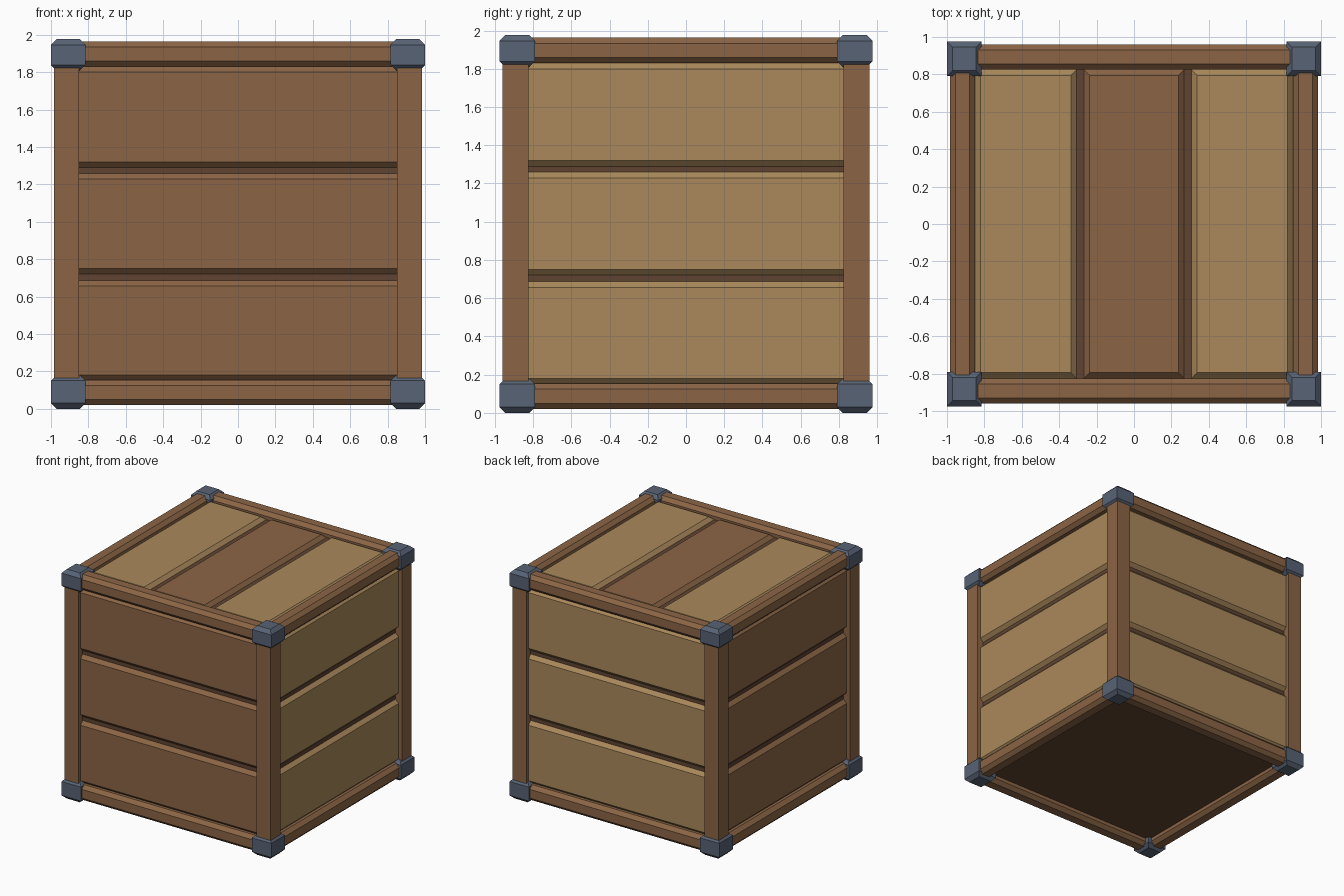
import bpy, bmesh
from mathutils import Vector

default = bpy.data.objects.get("Cube")
if default:
    bpy.data.objects.remove(default, do_unlink=True)


def material(name, rgb):
    lin = [((c / 255 + 0.055) / 1.055) ** 2.4 for c in rgb] + [1.0]
    m = bpy.data.materials.new(name)
    m.use_nodes = True
    m.diffuse_color = lin
    m.node_tree.nodes["Principled BSDF"].inputs["Base Color"].default_value = lin
    return m


BROWN = material("brown wood", (139, 101, 69))
TAN = material("tan wood", (170, 137, 91))
DARK = material("dark wood", (96, 68, 49))
SLATE = material("slate metal", (88, 99, 117))


def box(name, lo, hi, mat, rule=None, bevel=0.03):
    """Box between two corners; edges picked by rule(start, end) are chamfered."""
    lo, hi = Vector(lo), Vector(hi)
    bm = bmesh.new()
    bmesh.ops.create_cube(bm, size=1)
    for v in bm.verts:
        v.co = (lo + hi) / 2 + v.co * (hi - lo)
    if rule:
        edges = [e for e in bm.edges if rule(e.verts[0].co, e.verts[1].co)]
        bmesh.ops.bevel(bm, geom=edges, offset=bevel, segments=1,
                        profile=0.5, affect='EDGES')
    bmesh.ops.recalc_face_normals(bm, faces=bm.faces)
    mesh = bpy.data.meshes.new(name)
    bm.to_mesh(mesh)
    bm.free()
    mesh.materials.append(mat)
    obj = bpy.data.objects.new(name, mesh)
    bpy.context.collection.objects.link(obj)
    return obj


def span(sign, inner, outer):
    """Sorted range lying on one side of the centre."""
    return sorted((sign * inner, sign * outer))


def along(axis):
    return lambda a, b: abs(a[axis] - b[axis]) > 0.5


def on_side(axis, value):
    return lambda a, b: abs(a[axis] - value) < 1e-4 and abs(b[axis] - value) < 1e-4


def level(a, b):
    return abs(a.z - b.z) < 1e-4


X_IN, X_OUT = 0.85, 0.984      # frame extents
Y_IN, Y_OUT = 0.825, 0.96
RAIL_Z = ((0.02, 0.155), (1.83, 1.963))
CAP_Z = ((0, 0.18), (1.808, 1.976))
PLANK_Z = ((0.15, 0.687), (0.72, 1.259), (1.29, 1.83))
RECESS = 0.03

# Inner box showing in the gaps and underneath
box("inner_box", (-0.924, -0.9, 0.08), (0.924, 0.9, 1.903), DARK)

# Posts and metal corner caps
for sx, side in ((-1, "right"), (1, "left")):
    for sy, end in ((-1, "front"), (1, "back")):
        px, py = span(sx, X_IN, X_OUT), span(sy, Y_IN, Y_OUT)
        box(f"{end}_{side}_post", (px[0], py[0], 0.1), (px[1], py[1], 1.88), BROWN)
        cx, cy = span(sx, 0.816, 1), span(sy, 0.79, 0.975)
        for (z0, z1), tier in zip(CAP_Z, ("bottom", "top")):
            box(f"{tier}_{end}_{side}_cap", (cx[0], cy[0], z0), (cx[1], cy[1], z1),
                SLATE, level)

# Chamfered rails around the top and bottom
for (z0, z1), tier in zip(RAIL_Z, ("bottom", "top")):
    for sy, end in ((-1, "front"), (1, "back")):
        y0, y1 = span(sy, Y_IN, Y_OUT)
        box(f"{tier}_{end}_rail", (-0.92, y0, z0), (0.92, y1, z1), BROWN, along(0))
    for sx, side in ((-1, "right"), (1, "left")):
        x0, x1 = span(sx, X_IN, X_OUT)
        box(f"{tier}_{side}_rail", (x0, -0.9, z0), (x1, 0.9, z1), BROWN, along(1))

# Wall planks, chamfered on the outside
for i, (z0, z1) in enumerate(PLANK_Z, 1):
    for sy, end, mat in ((-1, "front", BROWN), (1, "back", TAN)):
        face = Y_OUT - RECESS
        y0, y1 = span(sy, 0.85, face)
        box(f"{end}_plank_{i}", (-0.9, y0, z0), (0.9, y1, z1), mat,
            on_side(1, sy * face))
    for sx, side, mat in ((-1, "right", BROWN), (1, "left", TAN)):
        face = X_OUT - RECESS
        x0, x1 = span(sx, 0.87, face)
        box(f"{side}_plank_{i}", (x0, -0.88, z0), (x1, 0.88, z1), mat,
            on_side(0, sx * face))

# Lid planks
for i, (x0, x1, mat) in enumerate(((-0.85, -0.308, TAN), (-0.268, 0.268, BROWN),
                                   (0.308, 0.85, TAN)), 1):
    box(f"lid_plank_{i}", (x0, -Y_IN, 1.85), (x1, Y_IN, 1.933), mat,
        on_side(2, 1.933))
